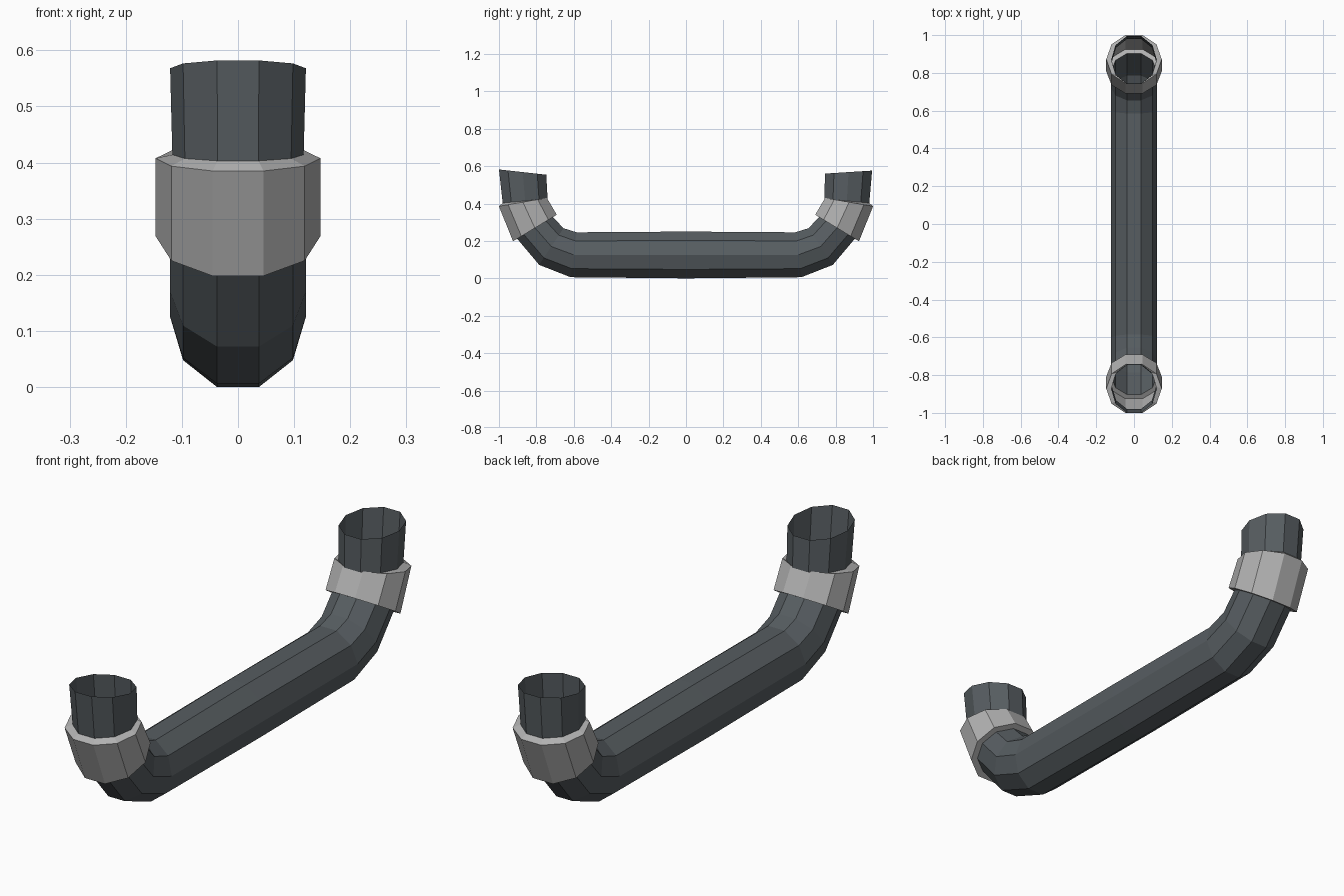
import bpy
import bmesh
from math import cos, sin, tau
from mathutils import Vector

SIDES = 10
FLAT = sin(tau / 5)  # height of the flat top edge on a unit decagon

cube = bpy.data.objects.get("Cube")
if cube:
    bpy.data.objects.remove(cube, do_unlink=True)


def material(name, rgb):
    mat = bpy.data.materials.new(name)
    mat.use_nodes = True
    mat.diffuse_color = (*rgb, 1)
    mat.node_tree.nodes["Principled BSDF"].inputs["Base Color"].default_value = (*rgb, 1)
    return mat


def loft(name, rings, mat):
    """Skin decagonal rings; each ring is (outer point, inner point, half width)."""
    bm = bmesh.new()
    loops = []
    for outer, inner, half in rings:
        low, high = Vector((0, *outer)), Vector((0, *inner))
        mid, up = (low + high) / 2, (high - low) / (2 * FLAT)
        loops.append([bm.verts.new(mid + up * sin(tau * k / SIDES)
                                   + Vector((half * cos(tau * k / SIDES), 0, 0)))
                      for k in range(SIDES)])
    for a, b in zip(loops, loops[1:]):
        for k in range(SIDES):
            n = (k + 1) % SIDES
            bm.faces.new((a[k], b[k], b[n], a[n]))
    mesh = bpy.data.meshes.new(name)
    bm.to_mesh(mesh)
    bm.free()
    mesh.materials.append(mat)
    obj = bpy.data.objects.new(name, mesh)
    bpy.context.collection.objects.link(obj)


def mirrored(rings):
    """Same rings at the front end, in reverse order along the pipe."""
    return [((-o[0], o[1]), (-i[0], i[1]), h) for o, i, h in reversed(rings)]


dark = material("dark slate", (0.095, 0.11, 0.12))
grey = material("light grey", (0.44, 0.44, 0.44))

# Ring stations from the middle out to the back end
middle = ((0, 0), (0, 0.25), 0.121)
bend_start = ((0.617, 0.006), (0.585, 0.246), 0.121)
bend_mid = ((0.785, 0.072), (0.655, 0.268), 0.121)
collar_in = ((0.903, 0.212), (0.712, 0.328), 0.121)
collar_low = ((0.925, 0.198), (0.691, 0.34), 0.147)
collar_high = ((1.0, 0.385), (0.744, 0.43), 0.147)
neck_base = ((0.98, 0.403), (0.74, 0.425), 0.117)
rim_back = ((0.995, 0.576), (0.743, 0.56), 0.121)
rim_front = ((1.0, 0.582), (0.747, 0.554), 0.121)

# Long pipe with a bend at each end
bend = [bend_start, bend_mid, collar_in]
loft("pipe", mirrored(bend) + [middle] + bend, dark)

# Hollow collars and open necks
collar = [collar_in, collar_low, collar_high, neck_base]
loft("back_collar", collar, grey)
loft("front_collar", mirrored(collar), grey)
loft("back_neck", [neck_base, rim_back], dark)
loft("front_neck", mirrored([neck_base, rim_front]), dark)
